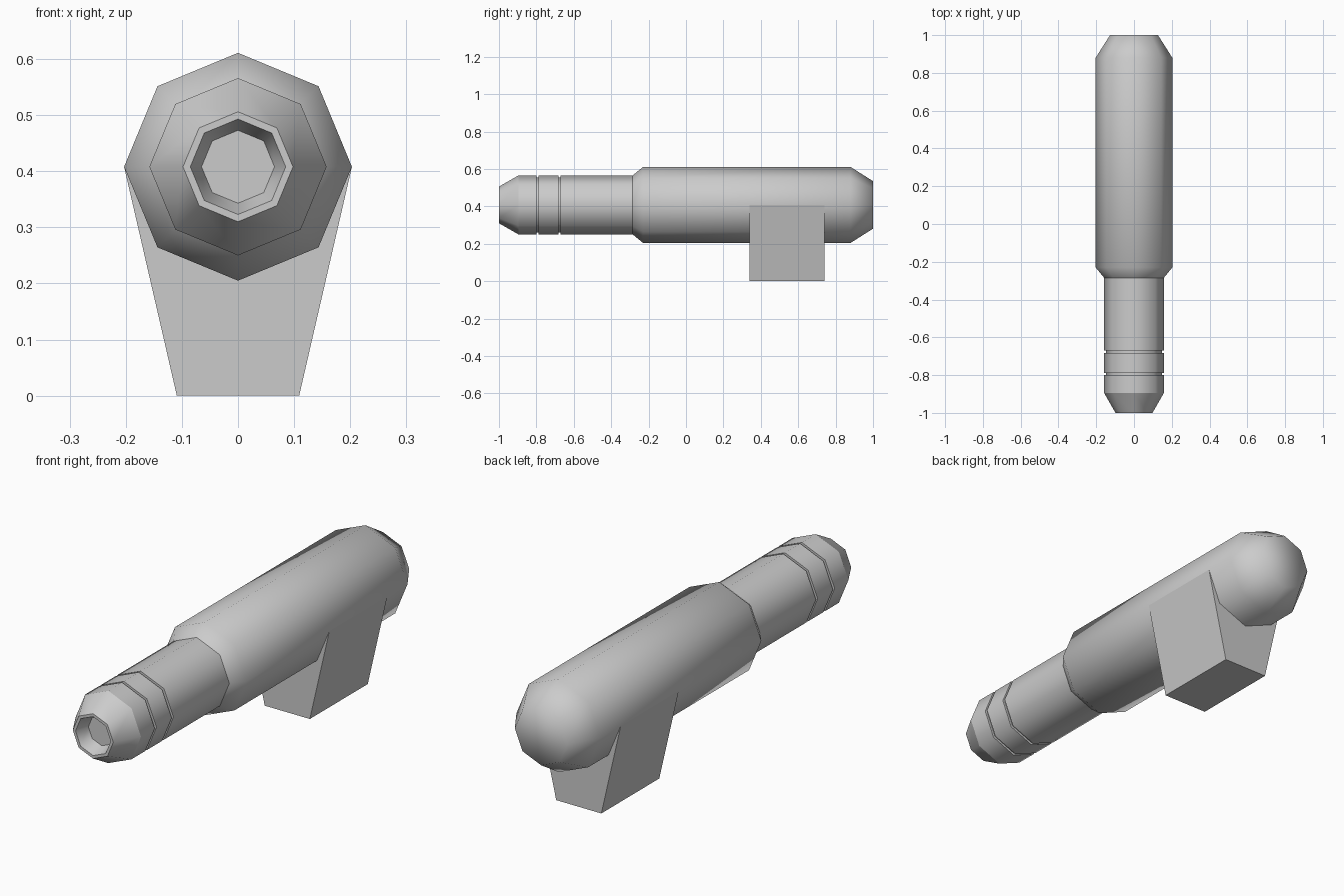
import bpy, bmesh
from math import sin, cos, pi

cube = bpy.data.objects.get("Cube")
if cube:
    bpy.data.objects.remove(cube, do_unlink=True)

AXIS_Z = 0.408
SIDES = 8

grey = bpy.data.materials.new("light_grey")
grey.use_nodes = True
grey.diffuse_color = (0.6, 0.6, 0.6, 1)
grey.node_tree.nodes["Principled BSDF"].inputs["Base Color"].default_value = (0.6, 0.6, 0.6, 1)


def finish(name, bm):
    bmesh.ops.recalc_face_normals(bm, faces=bm.faces)
    mesh = bpy.data.meshes.new(name)
    bm.to_mesh(mesh)
    bm.free()
    mesh.materials.append(grey)
    obj = bpy.data.objects.new(name, mesh)
    bpy.context.collection.objects.link(obj)
    return obj


def lathe(name, profile, cap_first=False, cap_last=False):
    """Turn (y, radius, sharp) points around the long axis."""
    bm = bmesh.new()
    rings = []
    for y, r, sharp in profile:
        ring = [bm.verts.new((r * cos(2 * pi * i / SIDES), y, AXIS_Z + r * sin(2 * pi * i / SIDES)))
                for i in range(SIDES)]
        rings.append(ring)
    for a, b in zip(rings, rings[1:]):
        for i in range(SIDES):
            j = (i + 1) % SIDES
            bm.faces.new((a[i], a[j], b[j], b[i]))
    if cap_first:
        bm.faces.new(rings[0])
    if cap_last:
        bm.faces.new(rings[-1])
    for f in bm.faces:
        f.smooth = True
    for ring, (y, r, sharp) in zip(rings, profile):
        if sharp:
            for i in range(SIDES):
                bm.edges.get((ring[i], ring[(i + 1) % SIDES])).smooth = False
    return finish(name, bm)


# Barrel: recessed muzzle, tapered tip and two narrow grooves
barrel = [(-0.94, 0.065, True), (-1.0, 0.085, True), (-1.0, 0.098, True), (-0.895, 0.158, True)]
for y in (-0.80, -0.683):
    barrel += [(y, 0.158, True), (y, 0.147, True), (y + 0.012, 0.147, True), (y + 0.012, 0.158, True)]
barrel.append((-0.285, 0.158, True))
lathe("barrel", barrel, cap_first=True)

# Thick housing with a chamfered shoulder and a rounded rear end
lathe("housing", [(-0.285, 0.158, True), (-0.23, 0.203, False),
                  (0.88, 0.203, False), (1.0, 0.127, False)], cap_last=True)

# Tapered mounting block
bm = bmesh.new()
bmesh.ops.create_cube(bm, size=1)
for v in bm.verts:
    top = v.co.z > 0
    half_width = 0.203 if top else 0.109
    v.co = (half_width if v.co.x > 0 else -half_width,
            0.74 if v.co.y > 0 else 0.34,
            AXIS_Z if top else 0)
finish("mounting_block", bm)
